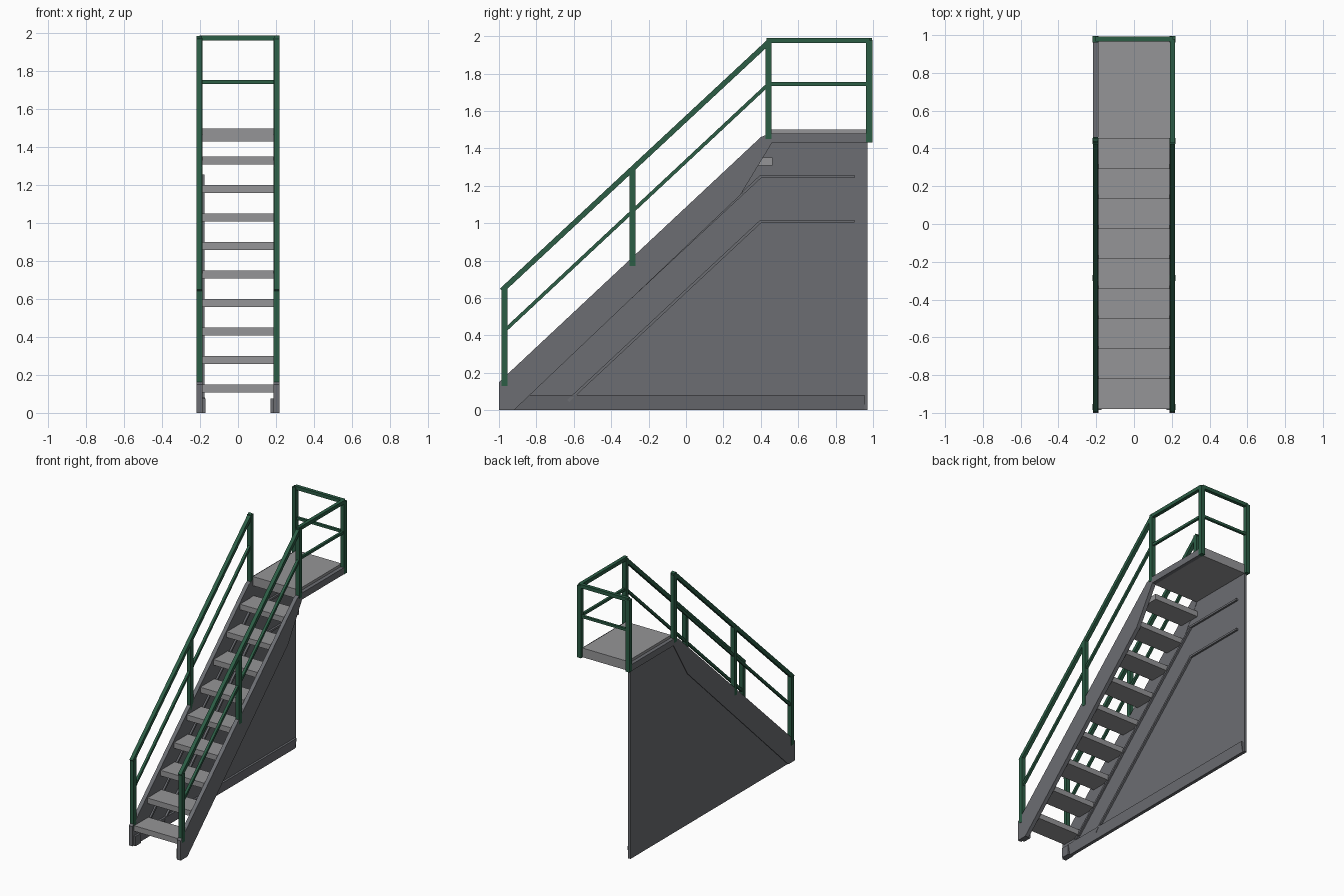
import bpy, bmesh
from mathutils import Vector

if "Cube" in bpy.data.objects:
    bpy.data.objects.remove(bpy.data.objects["Cube"])


def material(name, rgb):
    m = bpy.data.materials.new(name)
    m.diffuse_color = (*rgb, 1)
    m.use_nodes = True
    m.node_tree.nodes["Principled BSDF"].inputs["Base Color"].default_value = m.diffuse_color
    return m


GREEN = material("green_paint", (0.025, 0.11, 0.06))
STEEL = material("dark_grey", (0.15, 0.155, 0.17))
TREAD = material("tread_grey", (0.30, 0.30, 0.31))


def finish(name, bm, mat):
    bmesh.ops.recalc_face_normals(bm, faces=bm.faces)
    me = bpy.data.meshes.new(name)
    bm.to_mesh(me)
    bm.free()
    me.materials.append(mat)
    ob = bpy.data.objects.new(name, me)
    bpy.context.collection.objects.link(ob)
    return ob


def box(name, lo, hi, mat):
    bm = bmesh.new()
    bmesh.ops.create_cube(bm, size=1)
    for v in bm.verts:
        v.co = Vector([(a + b) / 2 + c * (b - a) for a, b, c in zip(lo, hi, v.co)])
    return finish(name, bm, mat)


def side_plate(name, pts, x0, x1, mat):
    """Profile in the y-z plane extruded along x."""
    bm = bmesh.new()
    f = bm.faces.new([bm.verts.new((x0, y, z)) for y, z in pts])
    r = bmesh.ops.extrude_face_region(bm, geom=[f])
    bmesh.ops.translate(bm, vec=(x1 - x0, 0, 0),
                        verts=[g for g in r["geom"] if isinstance(g, bmesh.types.BMVert)])
    return finish(name, bm, mat)


def bar(name, a, b, w, mat):
    """Square bar between two points."""
    a, b = Vector(a), Vector(b)
    d = b - a
    bm = bmesh.new()
    bmesh.ops.create_cube(bm, size=1)
    q = d.to_track_quat('Z', 'X' if abs(d.x) < 0.01 else 'Y')
    for v in bm.verts:
        v.co = q @ Vector((v.co.x * w, v.co.y * w, v.co.z * d.length)) + (a + b) / 2
    return finish(name, bm, mat)


# Stringers, feet and stair railings on both sides
stringer = [(-1, 0), (-1, 0.15), (0.40, 1.46), (0.45, 1.48), (0.97, 1.48),
            (0.97, 1.43), (0.46, 1.43), (0.29, 1.15), (-0.92, 0)]
RX = 0.204
for s, side in ((-1, "left"), (1, "right")):
    side_plate(side + "_stringer", stringer, s * 0.188, s * 0.218, STEEL)
    box(side + "_foot", (min(s * 0.172, s * 0.19), -0.985, 0),
        (max(s * 0.172, s * 0.19), -0.92, 0.075), STEEL)
    x = s * RX
    for i, (y, z0, z1) in enumerate([(-0.97, 0.13, 0.65), (-0.285, 0.77, 1.295),
                                     (0.44, 1.45, 1.975)]):
        box(f"{side}_stair_post_{i + 1}", (x - 0.016, y - 0.016, z0),
            (x + 0.016, y + 0.016, z1), GREEN)
    bar(side + "_handrail", (x, -0.985, 0.64), (x, 0.45, 1.976), 0.028, GREEN)
    bar(side + "_mid_rail", (x, -0.97, 0.425), (x, 0.44, 1.742), 0.019, GREEN)
    # Back corner posts of the platform
    box(side + "_back_post", (x - 0.016, 0.962, 1.43), (x + 0.016, 0.996, 1.98), GREEN)

# Platform railing: right side and back only
for name, z, w in (("top", 1.976, 0.027), ("mid", 1.744, 0.019)):
    bar(f"platform_side_{name}_rail", (RX, 0.43, z), (RX, 0.98, z), w, GREEN)
    bar(f"platform_back_{name}_rail", (-RX, 0.98, z), (RX, 0.98, z), w, GREEN)

# Treads and platform
for i in range(9):
    y, z = -0.98 + 0.159 * i, 0.15 + 0.15 * i
    box(f"tread_{i + 1}", (-0.19, y, z - 0.042), (0.19, y + 0.17, z), TREAD)
box("platform", (-0.19, 0.45, 1.43), (0.19, 0.975, 1.50), TREAD)

# Wall panel under the left side
side_plate("wall_panel", [(-0.93, 0), (0.97, 0), (0.97, 1.44), (0.44, 1.44), (0.27, 1.15)],
           -0.212, -0.19, STEEL)

# Skirting along the wall, leaning out at the top
bm = bmesh.new()
ends = [[bm.verts.new((x, y, z)) for x, z in ((-0.195, 0), (-0.187, 0), (-0.174, 0.08), (-0.195, 0.08))]
        for y in (-0.93, 0.955)]
bm.faces.new(ends[0])
bm.faces.new(ends[1])
for i in range(4):
    j = (i + 1) % 4
    bm.faces.new((ends[0][i], ends[0][j], ends[1][j], ends[1][i]))
finish("wall_skirting", bm, STEEL)

# Thin bent rails on the inner wall face
for n, (z, y0, z0) in enumerate(((1.25, -0.87, 0.07), (1.01, -0.63, 0.05))):
    bar(f"wall_rail_{n + 1}_slope", (-0.183, y0, z0), (-0.183, 0.40, z), 0.015, STEEL)
    bar(f"wall_rail_{n + 1}_level", (-0.183, 0.395, z), (-0.183, 0.90, z), 0.015, STEEL)
